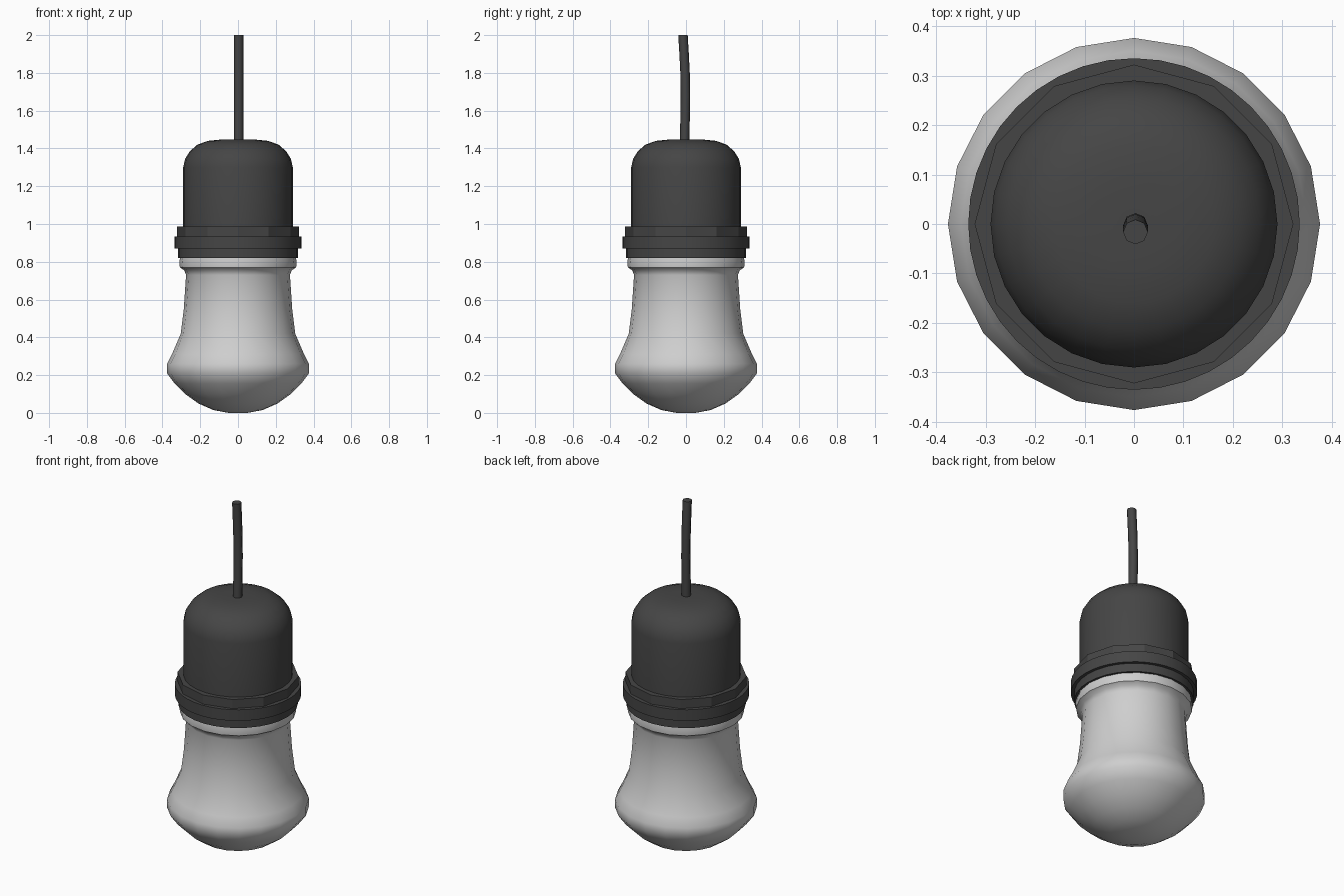
import bpy, bmesh, math
from mathutils import Vector

if "Cube" in bpy.data.objects:
    bpy.data.objects.remove(bpy.data.objects["Cube"])


def material(name, rgb):
    m = bpy.data.materials.new(name)
    m.diffuse_color = (*rgb, 1)
    m.use_nodes = True
    m.node_tree.nodes["Principled BSDF"].inputs["Base Color"].default_value = m.diffuse_color
    return m


dark = material("dark_grey_plastic", (0.06, 0.06, 0.06))
glass = material("frosted_glass", (0.62, 0.62, 0.62))


def finish(bm, name, mat, angle):
    bmesh.ops.recalc_face_normals(bm, faces=bm.faces[:])
    me = bpy.data.meshes.new(name)
    bm.to_mesh(me)
    bm.free()
    me.materials.append(mat)
    ob = bpy.data.objects.new(name, me)
    bpy.context.collection.objects.link(ob)
    bpy.ops.object.select_all(action='DESELECT')
    ob.select_set(True)
    bpy.context.view_layer.objects.active = ob
    bpy.ops.object.shade_smooth_by_angle(angle=math.radians(angle))
    return ob


def rings_to_mesh(name, rings, mat, angle=40):
    """Skin a stack of vertex rings and cap both ends."""
    bm = bmesh.new()
    loops = [[bm.verts.new(p) for p in r] for r in rings]
    n = len(loops[0])
    for a, b in zip(loops, loops[1:]):
        for i in range(n):
            j = (i + 1) % n
            bm.faces.new((a[i], a[j], b[j], b[i]))
    bm.faces.new(loops[0][::-1])
    bm.faces.new(loops[-1])
    return finish(bm, name, mat, angle)


def circle(r, z, n, x=0, y=0):
    return [Vector((x + r * math.sin(2 * math.pi * i / n),
                    y + r * math.cos(2 * math.pi * i / n), z)) for i in range(n)]


def lathe(name, profile, n, mat, angle=40):
    return rings_to_mesh(name, [circle(r, z, n) for r, z in profile], mat, angle)


# bulb: rounded bottom, flared belly, long neck and rim
lathe("bulb", [(0.05, 0.0), (0.13, 0.015), (0.21, 0.05), (0.28, 0.10),
               (0.335, 0.155), (0.376, 0.21), (0.376, 0.26), (0.35, 0.31),
               (0.303, 0.42), (0.287, 0.55), (0.275, 0.73), (0.285, 0.755),
               (0.308, 0.77), (0.311, 0.80), (0.305, 0.83)], 20, glass, 50)

# collar: lower ring, wide band, faceted upper ring
lathe("lower_ring", [(0.318, 0.82), (0.318, 0.88)], 32, dark)
lathe("collar_band", [(0.335, 0.87), (0.335, 0.935)], 40, dark)
lathe("upper_ring", [(0.322, 0.93), (0.322, 0.988)], 12, dark, 20)

# domed lamp holder
lathe("lamp_holder", [(0.29, 0.94), (0.29, 1.30), (0.28, 1.345), (0.255, 1.385),
                      (0.215, 1.42), (0.16, 1.44), (0.09, 1.447),
                      (0.03, 1.447)], 28, dark)

# gently bent cable
path = [(-0.008, 1.42), (-0.005, 1.55), (-0.003, 1.68), (-0.005, 1.80),
        (-0.010, 1.90), (-0.016, 2.0)]
rings_to_mesh("cable", [circle(0.025, z, 8, 0.003, y) for y, z in path], dark, 50)
